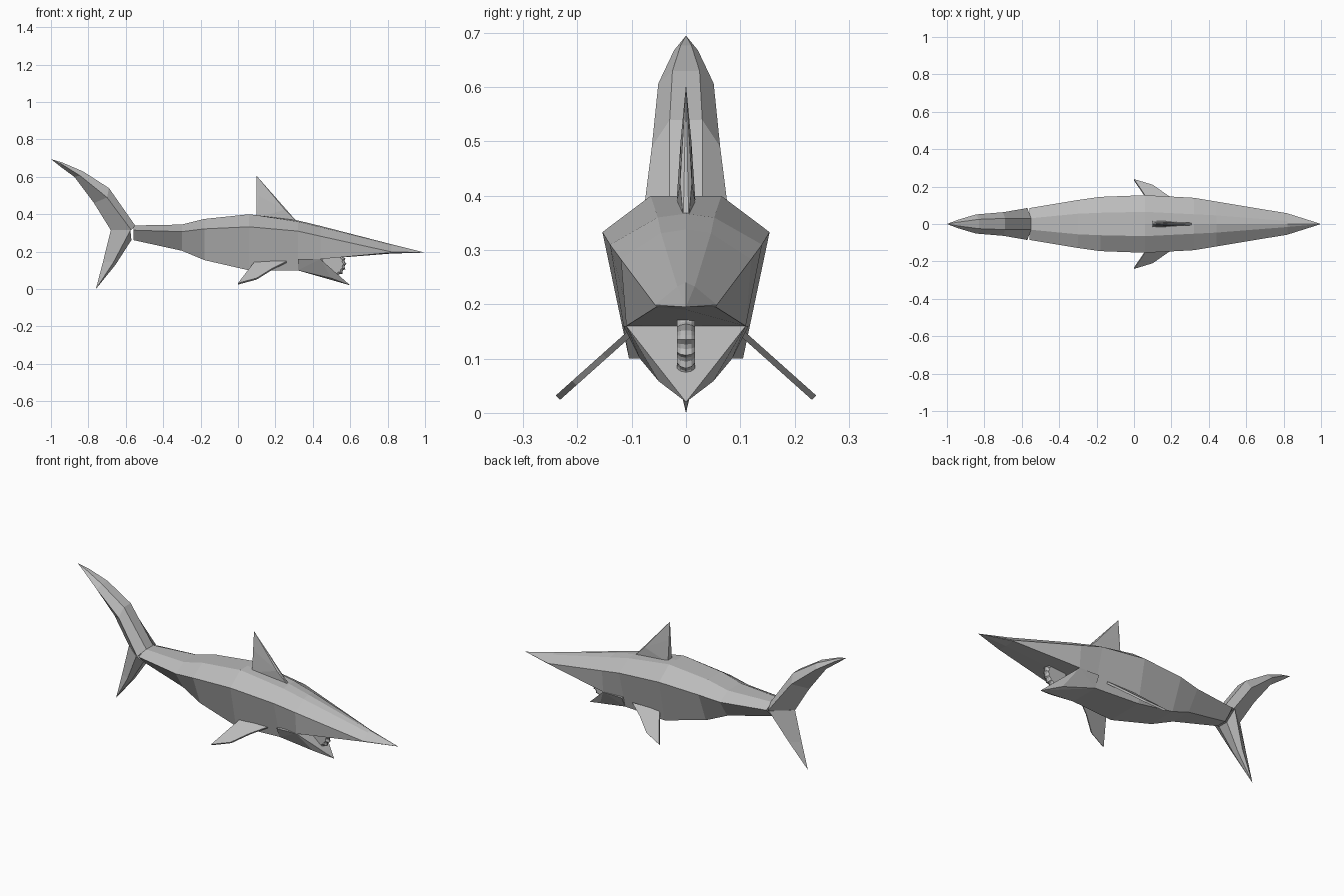
import bpy, bmesh, math

if "Cube" in bpy.data.objects:
    bpy.data.objects.remove(bpy.data.objects["Cube"])

grey = bpy.data.materials.new("shark grey")
grey.diffuse_color = (0.5, 0.5, 0.5, 1)
grey.use_nodes = True
grey.node_tree.nodes["Principled BSDF"].inputs["Base Color"].default_value = grey.diffuse_color


def finish(name, bm):
    bmesh.ops.recalc_face_normals(bm, faces=bm.faces)
    mesh = bpy.data.meshes.new(name)
    bm.to_mesh(mesh)
    bm.free()
    mesh.materials.append(grey)
    obj = bpy.data.objects.new(name, mesh)
    bpy.context.collection.objects.link(obj)
    return obj


def loft(name, rings, tip=None):
    """Skin closed rings of points, with an optional pointed end."""
    bm = bmesh.new()
    rows = [[bm.verts.new(p) for p in r] for r in rings]
    n = len(rows[0])
    for a, b in zip(rows, rows[1:]):
        for i in range(n):
            j = (i + 1) % n
            bm.faces.new((a[i], a[j], b[j], b[i]))
    bm.faces.new(rows[0])
    if tip:
        t = bm.verts.new(tip)
        for i in range(n):
            bm.faces.new((rows[-1][i], rows[-1][(i + 1) % n], t))
    else:
        bm.faces.new(rows[-1])
    return finish(name, bm)


def hull(name, points):
    bm = bmesh.new()
    for p in points:
        bm.verts.new(p)
    res = bmesh.ops.convex_hull(bm, input=bm.verts)
    loose = [v for v in bm.verts if not v.link_faces]
    bmesh.ops.delete(bm, geom=loose, context='VERTS')
    return finish(name, bm)


def both(x, y, z):
    return [(x, y, z), (x, -y, z)]


# Body and snout: x, crown z, top (z, w), side ridge (z, w), belly (z, w), belly centre z
sections = [
    (-0.56, .340, .340, .030, .315, .085, .262, .030, .262),
    (-0.30, .345, .345, .055, .307, .128, .205, .060, .205),
    (-0.18, .375, .375, .060, .322, .145, .155, .080, .155),
    (0.06, .400, .400, .065, .333, .154, .100, .105, .100),
    (0.32, .367, .360, .052, .310, .140, .100, .085, .100),
    (0.44, .338, .331, .046, .283, .120, .160, .110, .162),
    (0.82, .240, .233, .016, .199, .057, .195, .055, .190),
]
rings = []
for x, zc, zt, wt, zr, wr, zb, wb, zbc in sections:
    half = [(wt, zt), (wr, zr), (wb, zb)]
    rings.append([(x, 0, zc)] + [(x, w, z) for w, z in half] + [(x, 0, zbc)]
                 + [(x, -w, z) for w, z in reversed(half)])
loft("body", rings, (1, 0, .195))

# Lower jaw
hull("lower_jaw", both(.32, .085, .10) + both(.32, .115, .16) + both(.44, .11, .16)
     + both(.50, .05, .058) + [(.60, 0, .02)])


# Tail lobes: front edge, widest ridge, thin trailing edge
def lobe(name, rows, tip):
    loft(name, [[(fx, t, fz), (rx, w, rz), (bx, 0, bz), (rx, -w, rz), (fx, -t, fz)]
                for fx, fz, t, rx, rz, w, bx, bz in rows], tip)


lobe("upper_tail_lobe", [
    (-.55, .340, .030, -.57, .315, .085, -.68, .315),
    (-.69, .540, .030, -.70, .490, .063, -.77, .460),
    (-.83, .630, .025, -.845, .607, .051, -.875, .600),
    (-.94, .677, .010, -.943, .668, .022, -.95, .655)], (-1, 0, .695))
lobe("lower_tail_lobe", [
    (-.57, .262, .030, -.575, .315, .085, -.68, .315),
    (-.655, .130, .015, -.665, .145, .035, -.722, .145)], (-.76, 0, 0))

# Dorsal fin
hull("dorsal_fin", both(.10, .018, .38) + both(.32, .005, .355) + both(.25, .011, .425)
     + both(.11, .010, .50) + [(.10, 0, .605)])

# Pectoral fins: thin blades sloping down and outward
outline = [(.26, .145), (.18, .105), (.10, .055), (.0, .028), (.09, .145)]
for side, label in ((1, "left"), (-1, "right")):
    blade = []
    for off in (-.004, .004):
        blade.append([(x, side * (.105 + (.145 - z) * 1.12 + off), z + off) for x, z in outline])
    loft(label + "_pectoral_fin", blade)

# Saw-toothed whorl in the mouth: rounded disc with notched rim
count = 48
rings = []
for y, scale in ((-.017, .80), (-.010, .94), (0, 1), (.010, .94), (.017, .80)):
    ring = []
    for i in range(count):
        a = 2 * math.pi * i / count
        r = scale * (.075 if i % 3 == 0 else .067)
        ring.append((.505 + r * math.cos(a), y, .135 + r * math.sin(a)))
    rings.append(ring)
loft("tooth_whorl", rings)
